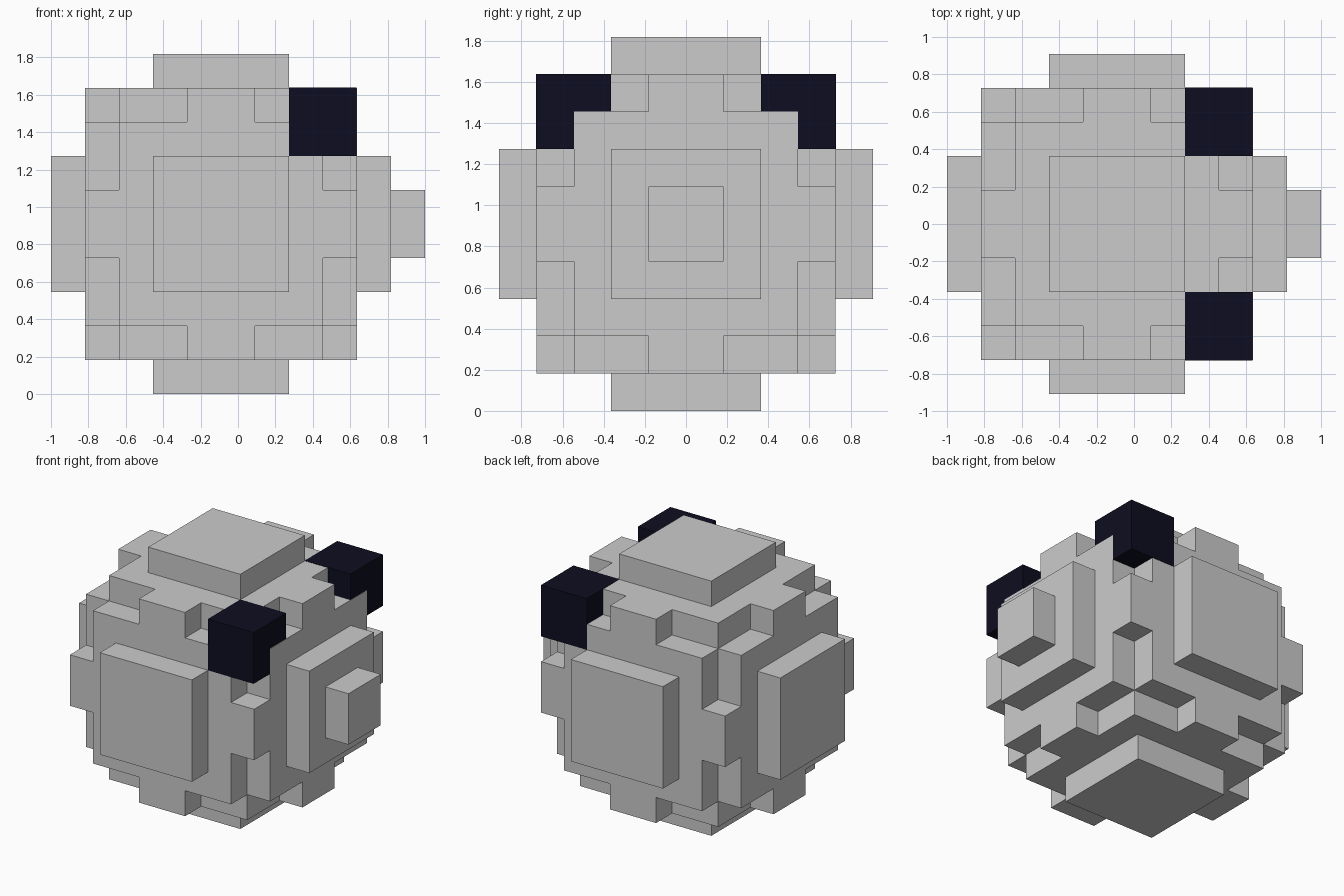
import bpy
import bmesh
from mathutils import Vector

cube = bpy.data.objects.get("Cube")
if cube:
    bpy.data.objects.remove(cube, do_unlink=True)

U = 2 / 11                                   # size of one block
CENTRE = Vector((-U / 2, 0, 5 * U))          # middle of the round body


def material(name, rgb):
    mat = bpy.data.materials.new(name)
    mat.use_nodes = True
    mat.diffuse_color = (*rgb, 1)
    bsdf = mat.node_tree.nodes["Principled BSDF"]
    bsdf.inputs["Base Color"].default_value = (*rgb, 1)
    bsdf.inputs["Roughness"].default_value = 0.8
    return mat


def finish(name, bm, mat):
    mesh = bpy.data.meshes.new(name)
    bm.to_mesh(mesh)
    bm.free()
    mesh.materials.append(mat)
    obj = bpy.data.objects.new(name, mesh)
    bpy.context.collection.objects.link(obj)
    return obj


def block(name, lo, hi, mat):
    """Box between two corners given in block units from the body centre."""
    lo, hi = Vector(lo), Vector(hi)
    bm = bmesh.new()
    bmesh.ops.create_cube(bm, size=1)
    for v in bm.verts:
        v.co = CENTRE + U * Vector([(a + b) / 2 + c * (b - a)
                                    for a, b, c in zip(lo, hi, v.co)])
    return finish(name, bm, mat)


# Half sizes of the nested boxes that make the ball, largest axis first
SHELLS = [(5, 2, 2), (4, 3, 3), (4, 4, 1)]


def filled(cell):
    size = sorted((abs(c + 0.5) for c in cell), reverse=True)
    return any(all(s < h for s, h in zip(size, shell)) for shell in SHELLS)


def block_ball(name, mat):
    """Outer skin of all filled cells, without any inner faces."""
    bm = bmesh.new()
    span = range(-5, 5)
    cells = [(x, y, z) for x in span for y in span for z in span]
    for cell in filter(filled, cells):
        for axis in range(3):
            for side in (0, 1):
                near = list(cell)
                near[axis] += 2 * side - 1
                if filled(near):
                    continue
                corners = []
                for a, b in ((0, 0), (1, 0), (1, 1), (0, 1)):
                    p = Vector(cell)
                    p[axis] += side
                    p[(axis + 1) % 3] += a
                    p[(axis + 2) % 3] += b
                    corners.append(bm.verts.new(CENTRE + U * p))
                bm.faces.new(corners if side else corners[::-1])
    bmesh.ops.remove_doubles(bm, verts=bm.verts, dist=0.001)
    return finish(name, bm, mat)


grey = material("light grey", (0.6, 0.6, 0.6))
navy = material("dark navy", (0.0042, 0.0042, 0.015))

# Rounded body of blocks
block_ball("body", grey)

# Small nose block on the +x side
block("nose", (4.5, -1, -1), (6, 1, 1), grey)

# Dark eye blocks, a hair proud above and outside, a hair behind the face plate
E = 0.012
for label, s in (("front", -1), ("back", 1)):
    y0, y1 = sorted((2 * s, (4 + E) * s))
    block(label + "_eye", (2, y0, 2), (4 - E, y1, 4 + E), navy)
